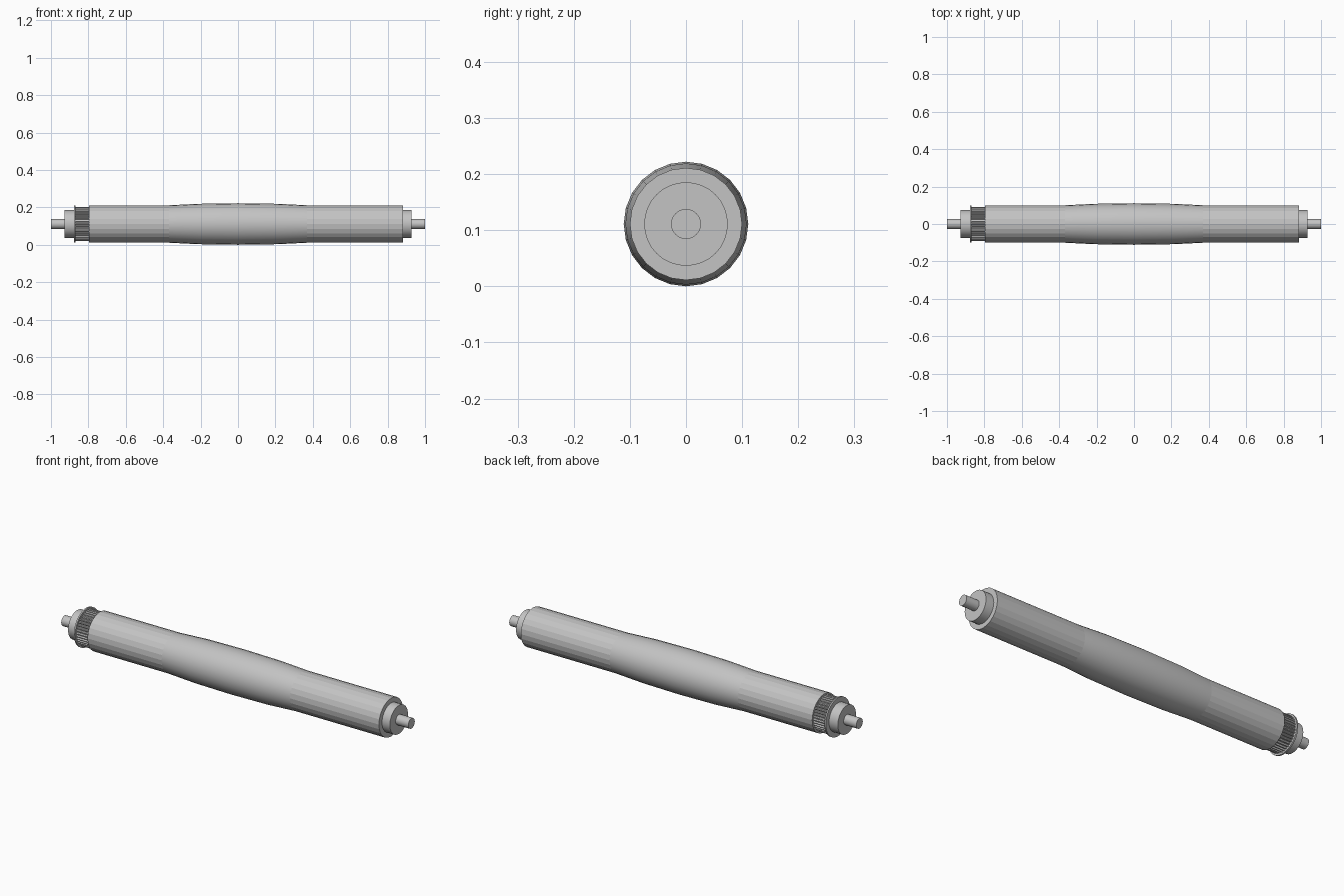
import bpy, bmesh, math

cube = bpy.data.objects.get("Cube")
if cube:
    bpy.data.objects.remove(cube, do_unlink=True)

AXIS_Z = 0.111

steel = bpy.data.materials.new("grey steel")
steel.use_nodes = True
grey = (0.55, 0.55, 0.55, 1)
steel.diffuse_color = grey
steel.node_tree.nodes["Principled BSDF"].inputs["Base Color"].default_value = grey


def lathe(name, profile, sides, smooth, ring=lambda r, i: r):
    """Closed solid around the x axis from (x, radius) pairs."""
    bm = bmesh.new()
    rings = []
    for x, r in profile:
        angles = [2 * math.pi * i / sides for i in range(sides)]
        rings.append([bm.verts.new((x, ring(r, i) * math.sin(a), ring(r, i) * math.cos(a)))
                      for i, a in enumerate(angles)])
    for a, b in zip(rings, rings[1:]):
        for i in range(sides):
            j = (i + 1) % sides
            face = bm.faces.new((a[i], a[j], b[j], b[i]))
            face.smooth = smooth(face.calc_center_median().x)
    bm.faces.new(rings[0])
    bm.faces.new(rings[-1])
    bmesh.ops.recalc_face_normals(bm, faces=bm.faces)
    # Keep the rims crisp
    for edge in bm.edges:
        if edge.calc_face_angle(0) > math.radians(40):
            edge.smooth = False
    mesh = bpy.data.meshes.new(name)
    bm.to_mesh(mesh)
    bm.free()
    mesh.materials.append(steel)
    obj = bpy.data.objects.new(name, mesh)
    obj.location.z = AXIS_Z
    bpy.context.collection.objects.link(obj)
    return obj


def always(x):
    return True


# Crowned roller: straight ends with facets, smooth swelling in the middle
crown = [(-0.37, 0.1), (-0.21, 0.108), (0, 0.111), (0.21, 0.108), (0.37, 0.1)]
lathe("roller_body", [(-0.797, 0.1)] + crown + [(0.882, 0.1)], 24, lambda x: abs(x) < 0.37)

# Hubs and shaft stubs at both ends
for side, sign, inner in (("left", 1, 0.87), ("right", -1, 0.865)):
    lathe(side + "_hub", [(sign * inner, 0.0745), (sign * 0.927, 0.0745)], 32, always)
    lathe(side + "_shaft", [(sign * 0.92, 0.0267), (sign, 0.0267)], 24, always)

# Toothed belt pulley: four points per tooth, two high and two low
TEETH = 40
lathe("toothed_pulley", [(-0.868, 0.092), (-0.79, 0.092)], TEETH * 4,
      lambda x: False, lambda r, i: r if i % 4 < 2 else r - 0.007)

# Thin flange that keeps the belt on the pulley
lathe("pulley_flange", [(-0.876, 0.1), (-0.868, 0.1)], 48, always)
